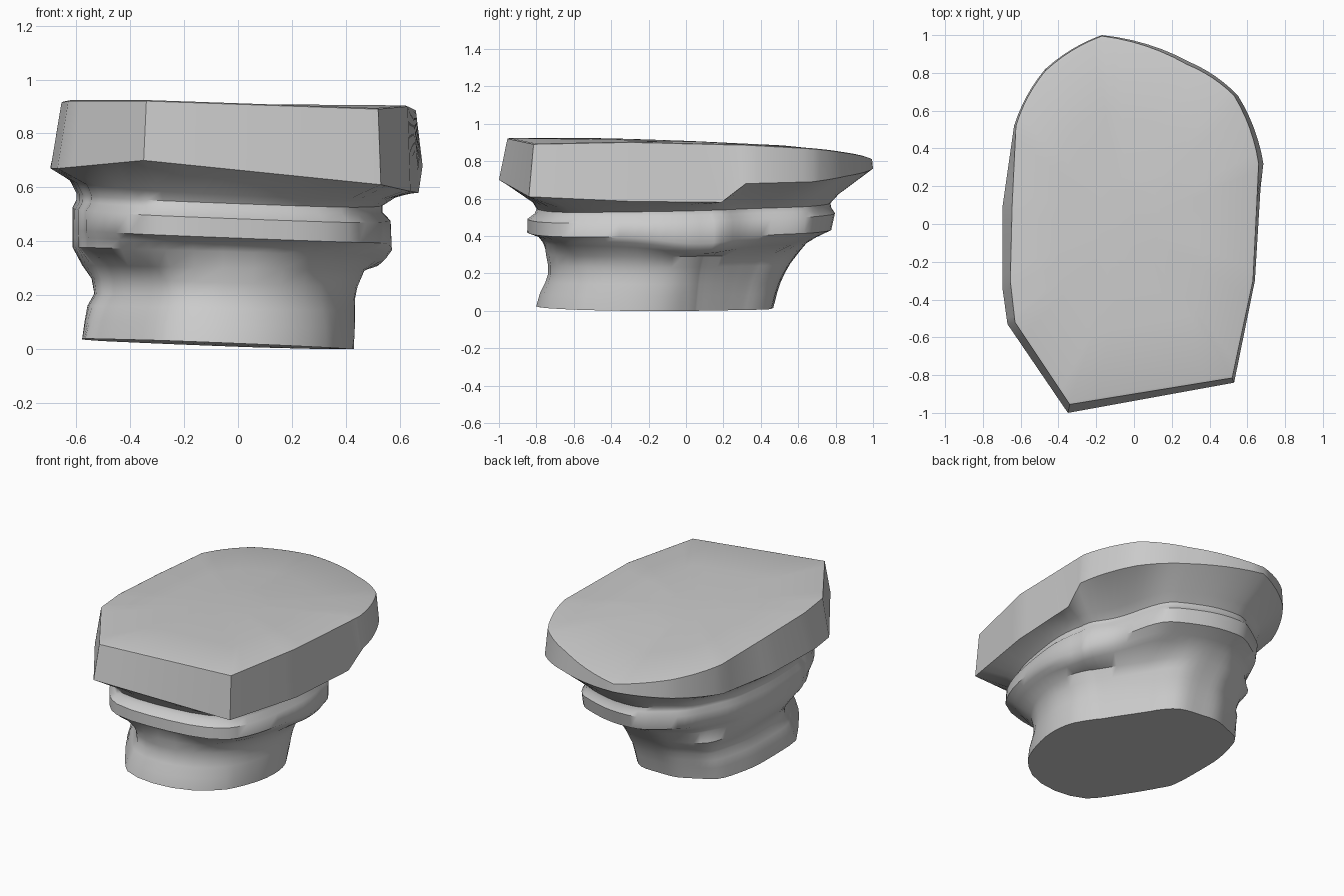
import bpy, bmesh, math
from mathutils import Vector

if "Cube" in bpy.data.objects:
    bpy.data.objects.remove(bpy.data.objects["Cube"])

CENTRE = Vector((-0.05, -0.12))
STEPS = 6

# Plan outlines, counter-clockwise from the front left corner
FOOT = [(-.26, -.79), (0, -.80), (.2, -.73), (.36, -.54), (.43, -.3), (.42, -.1), (.23, .18),
        (.04, .45), (-.25, .47), (-.5, .36), (-.57, .1), (-.57, -.32), (-.43, -.54)]
BAND = [(-.33, -.86), (.05, -.82), (.40, -.75), (.51, -.5), (.57, -.1), (.54, .2), (.44, .45),
        (.30, .68), (.02, .79), (-.2, .80), (-.44, .63), (-.58, .33), (-.61, 0), (-.59, -.35), (-.49, -.62)]
SLAB_LOW = [(-.35, -1.0, .70), (.53, -.84, .61), (.64, -.3, .585), (.67, .19, .58), (.685, .32, .68),
            (.55, .68, .69), (.3, .855, .72), (-.17, 1.0, .76), (-.47, .82, .73), (-.635, .52, .69),
            (-.695, .1, .68), (-.695, -.35, .67), (-.67, -.53, .67)]
SLAB_TOP = [(-.34, -.955, .92), (.52, -.815, .89), (.63, -.3, .90), (.65, .1, .89), (.66, .32, .885),
            (.53, .68, .865), (.28, .845, .845), (-.17, .995, .81), (-.47, .81, .85), (-.625, .52, .88),
            (-.645, .1, .90), (-.655, -.3, .915), (-.63, -.52, .92)]

# Rows: outline, x min, x max, y min, y max, height, slope in x, slope in y
ROWS = [(FOOT, -.575, .43, -.805, .47, .013, -.04, -.01),
        (FOOT, -.565, .435, -.785, .49, .09, -.03, 0),
        (FOOT, -.555, .435, -.755, .51, .15, -.02, 0),
        (FOOT, -.53, .435, -.74, .53, .195, -.02, 0),
        (FOOT, -.54, .445, -.74, .56, .245, -.03, 0),
        (FOOT, -.575, .47, -.75, .60, .30, -.02, 0),
        (BAND, -.615, .53, -.775, .65, .36, -.03, 0),
        (BAND, -.615, .555, -.80, .70, .39, -.04, 0),
        (BAND, -.615, .575, -.86, .78, .42, -.04, .01),
        (BAND, -.615, .57, -.86, .80, .50, -.04, .02),
        (BAND, -.60, .54, -.82, .78, .53, -.04, .02),
        (BAND, -.60, .54, -.81, .775, .555, -.04, .02),
        (BAND, -.625, .59, -.83, .82, .595, -.05, .03)]


def subdivide(keys):
    """Points along every edge of a closed outline, bowed outward at the back."""
    pts, out = [Vector(k) for k in keys], []
    for a, b in zip(pts, pts[1:] + pts[:1]):
        normal = Vector((b.y - a.y, a.x - b.x, 0))
        bow = .05 if (a.y + b.y) / 2 > .45 else 0
        for i in range(STEPS):
            t = i / STEPS
            out.append(a.lerp(b, t) + normal * bow * 4 * t * (1 - t))
    return out


def fit(outline, x0, x1, y0, y1):
    """Stretch an outline to the given extents."""
    xs, ys = zip(*outline)
    return [Vector((x0 + (x - min(xs)) / (max(xs) - min(xs)) * (x1 - x0),
                    y0 + (y - min(ys)) / (max(ys) - min(ys)) * (y1 - y0))) for x, y in outline]


def radius(outline, d):
    """Distance from the centre to the outline along direction d."""
    for a, b in zip(outline, outline[1:] + outline[:1]):
        p, e = a - CENTRE, b - a
        den = d.x * e.y - d.y * e.x
        if abs(den) > 1e-9:
            t = (p.x * e.y - p.y * e.x) / den
            s = (p.x * d.y - p.y * d.x) / den
            if t > 0 and -1e-6 <= s <= 1 + 1e-6:
                return t
    return 0.5


low, top = subdivide(SLAB_LOW), subdivide(SLAB_TOP)
dirs = [(p.to_2d() - CENTRE).normalized() for p in low]

# Rounded rings of the foot, neck and band
rings = []
for outline, x0, x1, y0, y1, z, sx, sy in ROWS:
    shape = fit(outline, x0, x1, y0, y1)
    r = [radius(shape, d) for d in dirs]
    for _ in range(2):
        r = [(r[i - 1] + 2 * r[i] + r[(i + 1) % len(r)]) / 4 for i in range(len(r))]
    ring = []
    for d, k in zip(dirs, r):
        p = CENTRE + d * k
        # worn hollow in the band at the back right
        if z > .32:
            p = CENTRE + d * k * (1 - .09 * math.exp(-((p - Vector((.47, .4))).length / .2) ** 2))
        # the band dips along the right side
        dip = .05 * max(0, d.x) ** 3 * math.exp(-((p.y - .15) / .3) ** 2) if .32 < z < .45 else 0
        ring.append(Vector((p.x, p.y, max(0, z + sx * p.x + sy * p.y - dip))))
    rings.append(ring)

# Overhanging slab, with a slightly worn top edge and a nearly flat top
rings += [low, top]
mid = Vector((-.03, 0, .905))
for k in (.985, .6, .25):
    rings.append([mid.lerp(p, k) + Vector((0, 0, .004)) for p in top])

bm = bmesh.new()
verts = [[bm.verts.new(p) for p in ring] for ring in rings]
n = len(low)
for a, b in zip(verts, verts[1:]):
    for i in range(n):
        j = (i + 1) % n
        bm.faces.new((a[i], a[j], b[j], b[i]))
bm.faces.new(verts[0][::-1])
bm.faces.new(verts[-1])
bmesh.ops.recalc_face_normals(bm, faces=bm.faces)
mesh = bpy.data.meshes.new("rock_pedestal")
bm.to_mesh(mesh)
bm.free()
rock = bpy.data.objects.new("rock_pedestal", mesh)
bpy.context.collection.objects.link(rock)
bpy.context.view_layer.objects.active = rock
rock.select_set(True)
bpy.ops.object.shade_smooth_by_angle(angle=math.radians(45))
